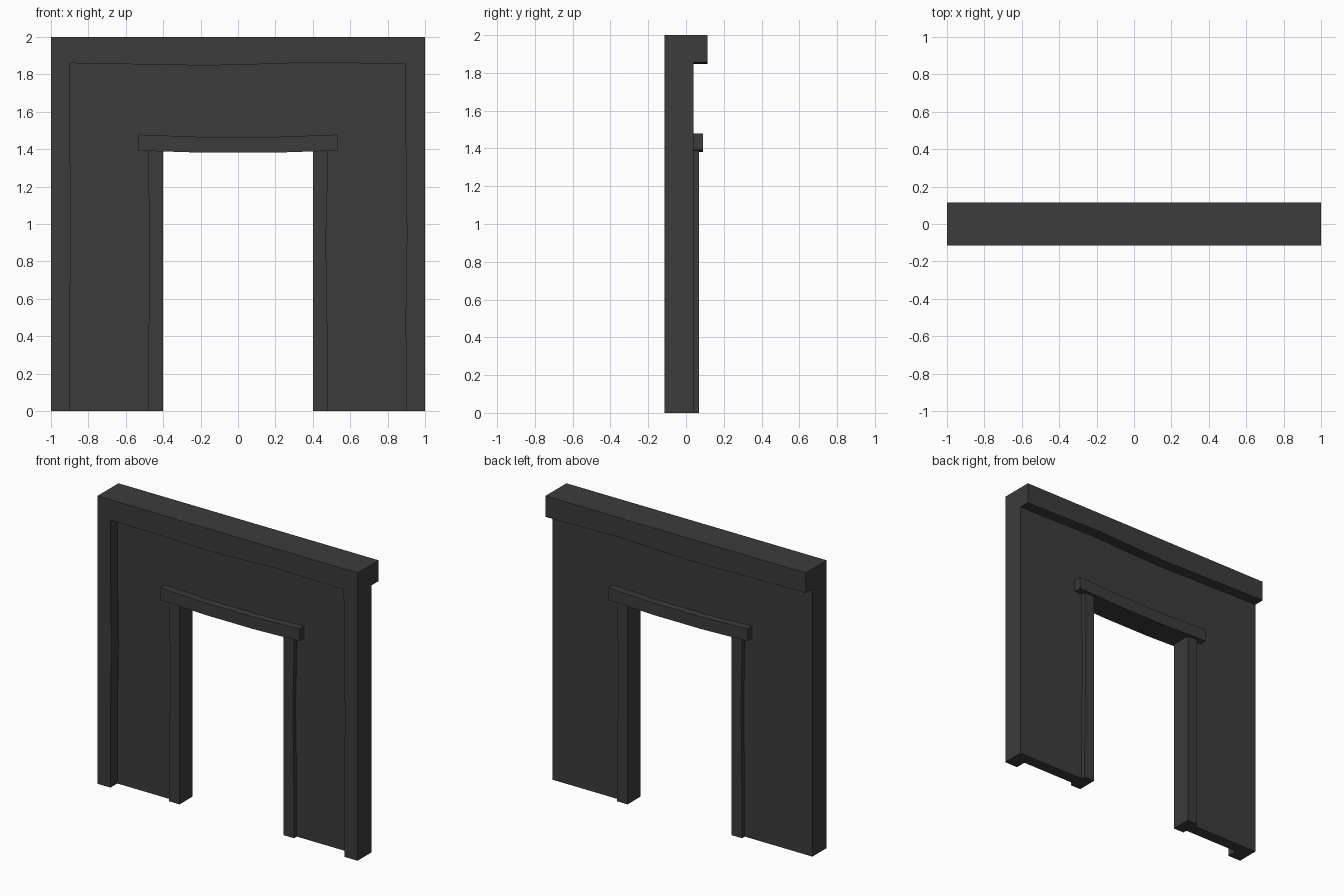
import bpy
import bmesh

if "Cube" in bpy.data.objects:
    bpy.data.objects.remove(bpy.data.objects["Cube"])

stone = bpy.data.materials.new("dark_grey")
stone.diffuse_color = (0.045, 0.045, 0.045, 1)
stone.use_nodes = True
stone.node_tree.nodes["Principled BSDF"].inputs["Base Color"].default_value = stone.diffuse_color


def slab(name, outline, y0, y1):
    """Extrude an (x, z) outline from y0 to y1."""
    bm = bmesh.new()
    face = bm.faces.new([bm.verts.new((x, y0, z)) for x, z in outline])
    new = bmesh.ops.extrude_face_region(bm, geom=[face])["geom"]
    verts = [v for v in new if isinstance(v, bmesh.types.BMVert)]
    bmesh.ops.translate(bm, verts=verts, vec=(0, y1 - y0, 0))
    bmesh.ops.recalc_face_normals(bm, faces=bm.faces)
    mesh = bpy.data.meshes.new(name)
    bm.to_mesh(mesh)
    bm.free()
    mesh.materials.append(stone)
    obj = bpy.data.objects.new(name, mesh)
    bpy.context.collection.objects.link(obj)
    return obj


# slightly uneven edges shared by neighbouring parts
left_edge = [(-0.90, 0), (-0.90, 0.5), (-0.892, 0.95), (-0.898, 1.4), (-0.90, 1.86)]
right_edge = [(0.90, 0), (0.896, 0.5), (0.903, 0.95), (0.897, 1.4), (0.893, 1.855)]
beam_edge = [(-0.90, 1.86), (-0.5, 1.853), (-0.18, 1.847), (0.05, 1.852),
             (0.4, 1.864), (0.893, 1.855)]

# top beam, full depth front and back
slab("top_beam", [(-1, 2), (-1, 1.86)] + beam_edge + [(1, 1.855), (1, 2)], -0.115, 0.115)

# outer pillars, proud at the front and flush at the back
slab("left_pillar", [(-1, 1.86), (-1, 0)] + left_edge, -0.115, 0.04)
slab("right_pillar", [(1, 1.855), (1, 0)] + right_edge, -0.115, 0.04)

# recessed wall with the door opening
slab("wall_panel", left_edge + beam_edge[1:-1] + right_edge[::-1]
     + [(0.44, 0), (0.44, 1.43), (-0.44, 1.43), (-0.44, 0)], -0.04, 0.04)

# door jambs
for side, name, mid in ((-1, "left_jamb", 0.472), (1, "right_jamb", 0.470)):
    outline = [(0.40, 0), (0.48, 0), (0.477, 0.5), (mid, 0.92), (0.478, 1.2),
               (0.478, 1.43), (0.40, 1.43)]
    slab(name, [(side * x, z) for x, z in outline], -0.07, 0.07)

# sagging lintel over the door
half = [(0.18, 1.465), (0.535, 1.478), (0.535, 1.392), (0.40, 1.388), (0.18, 1.381)]
slab("lintel", half + [(-x, z) for x, z in reversed(half)], -0.09, 0.09)
